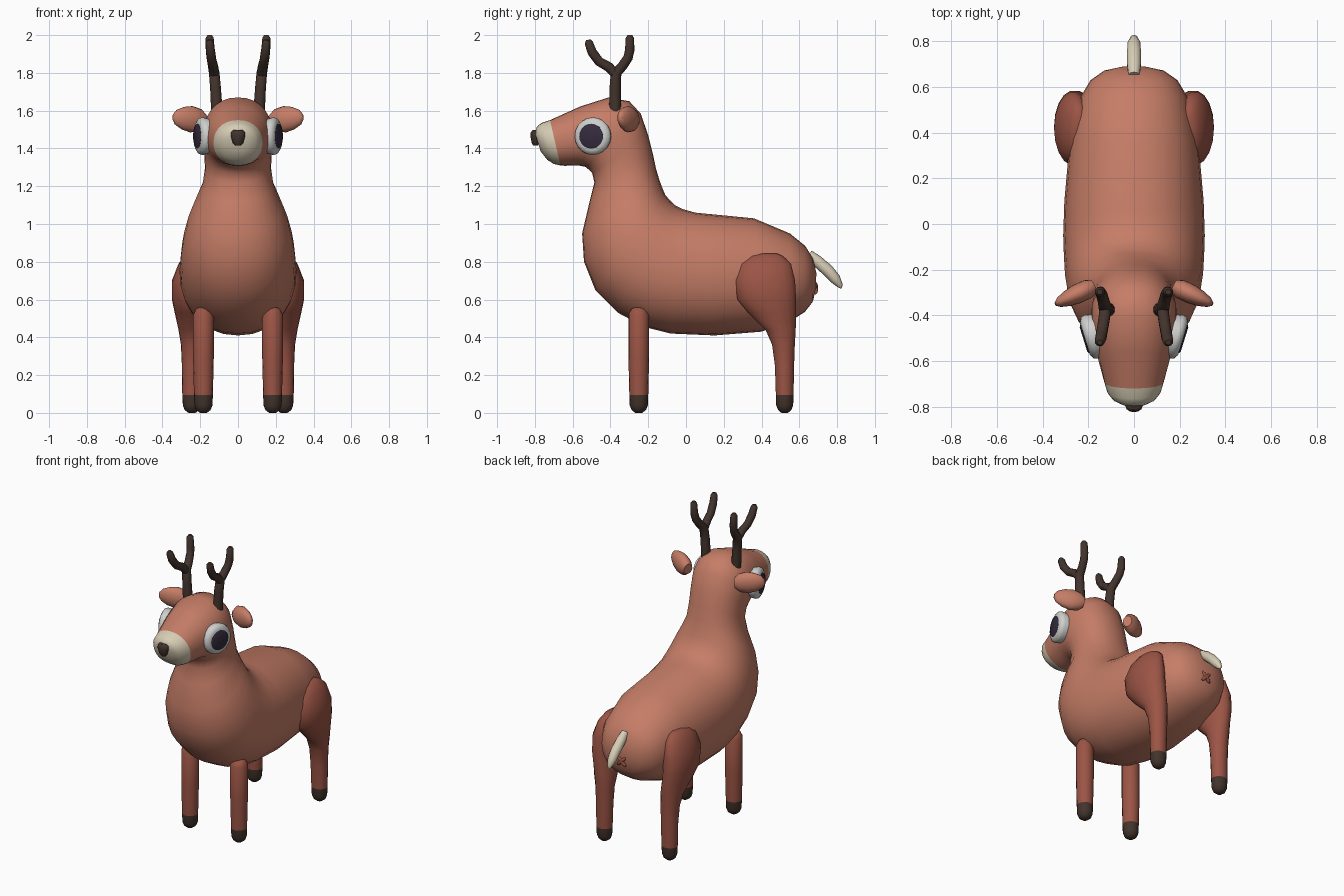
import bpy, bmesh, math
from mathutils import Vector, Matrix

if "Cube" in bpy.data.objects:
    bpy.data.objects.remove(bpy.data.objects["Cube"])


def material(name, r, g, b):
    m = bpy.data.materials.new(name)
    m.diffuse_color = (r, g, b, 1)
    m.use_nodes = True
    m.node_tree.nodes["Principled BSDF"].inputs["Base Color"].default_value = m.diffuse_color
    return m


TAN = material("tan coat", 0.56, 0.205, 0.135)
RUST = material("rust legs", 0.33, 0.09, 0.06)
CREAM = material("cream fur", 0.68, 0.61, 0.46)
BROWN = material("dark brown", 0.056, 0.034, 0.026)
WHITE = material("eye white", 0.62, 0.63, 0.61)
DARK = material("eye dark", 0.035, 0.024, 0.047)


def finish(name, bm, mats, rule=None, mirror=False):
    bmesh.ops.recalc_face_normals(bm, faces=bm.faces)
    for f in bm.faces:
        f.smooth = True
        if rule:
            f.material_index = rule(f)
    me = bpy.data.meshes.new(name)
    bm.to_mesh(me)
    bm.free()
    for m in mats:
        me.materials.append(m)
    ob = bpy.data.objects.new(name, me)
    bpy.context.collection.objects.link(ob)
    if mirror:
        ob.modifiers.new("Mirror", 'MIRROR').use_mirror_merge = False
    bpy.ops.object.select_all(action='DESELECT')
    ob.select_set(True)
    bpy.context.view_layer.objects.active = ob
    bpy.ops.object.shade_smooth_by_angle(angle=math.radians(50))
    return ob


def loft(name, rings, mats, sides=16, power=2.0, front_index=None, rule=None, mirror=False):
    """Skin rings given as (centre, half axis u, half axis v)."""
    bm = bmesh.new()
    loops = []
    sup = lambda t: math.copysign(abs(t) ** (2 / power), t)
    for c, u, v in rings:
        loop = []
        for i in range(sides):
            a = 2 * math.pi * i / sides
            loop.append(bm.verts.new(Vector(c) + Vector(u) * sup(math.cos(a)) + Vector(v) * sup(math.sin(a))))
        loops.append(loop)
    for k, (p, q) in enumerate(zip(loops, loops[1:])):
        for i in range(sides):
            j = (i + 1) % sides
            f = bm.faces.new((p[i], p[j], q[j], q[i]))
            f.material_index = int(front_index is not None and k >= front_index)
    bm.faces.new(loops[0])
    end = bm.faces.new(loops[-1])
    end.material_index = int(front_index is not None)
    return finish(name, bm, mats, rule, mirror)


def tube(name, pts, radii, mats, sides=10, mirror=False):
    pts = [Vector(p) for p in pts]
    rings = []
    for i, p in enumerate(pts):
        d = (pts[min(i + 1, len(pts) - 1)] - pts[max(i - 1, 0)]).normalized()
        u = d.cross(Vector((1, 0, 0))).normalized()
        rings.append((p, u * radii[i], d.cross(u) * radii[i]))
    return loft(name, rings, mats, sides, mirror=mirror)


def ellipsoid(name, centre, scale, rot, mats, mirror=False):
    bm = bmesh.new()
    bmesh.ops.create_uvsphere(bm, u_segments=16, v_segments=10, radius=1)
    mat = Matrix.Translation(centre) @ rot @ Matrix.Diagonal((*scale, 1))
    bmesh.ops.transform(bm, matrix=mat, verts=bm.verts)
    return finish(name, bm, mats, mirror=mirror)


# Body, neck and head: (underside y, z, upper side y, z, half width)
profile = [
    (.688, .66, .69, .74, .05), (.672, .59, .672, .82, .13), (.63, .535, .63, .885, .19),
    (.56, .49, .55, .95, .235), (.40, .43, .36, 1.03, .28), (.15, .41, .05, 1.06, .305),
    (-.08, .42, -.02, 1.08, .31), (-.22, .455, -.06, 1.10, .307), (-.36, .53, -.085, 1.125, .302),
    (-.48, .65, -.11, 1.155, .29), (-.54, .80, -.125, 1.19, .267), (-.55, .95, -.14, 1.23, .233),
    (-.51, 1.12, -.158, 1.29, .188), (-.485, 1.22, -.175, 1.37, .175), (-.497, 1.27, -.20, 1.47, .178),
    (-.53, 1.302, -.24, 1.585, .187), (-.57, 1.31, -.30, 1.65, .188), (-.60, 1.31, -.41, 1.67, .178),
    (-.64, 1.308, -.56, 1.622, .155), (-.665, 1.31, -.72, 1.55, .13), (-.70, 1.318, -.765, 1.535, .118),
    (-.735, 1.34, -.79, 1.515, .095), (-.77, 1.385, -.80, 1.485, .055),
]
rings = [((0, (a + c) / 2, (b + d) / 2), (w, 0, 0), (0, (c - a) / 2, (d - b) / 2))
         for a, b, c, d, w in profile]
loft("body_and_head", rings, [TAN, CREAM], sides=28, power=2.15, front_index=19)

# Front legs with hooves
hoof = lambda f: int(f.calc_center_median().z < .095)
front = [(.56, .02), (.55, .04), (.52, .055), (.3, .055), (.095, .05), (.04, .048), (.015, .038), (0, .018)]
loft("front_leg", [((.183, -.25, z), (r, 0, 0), (0, r, 0)) for z, r in front],
     [RUST, BROWN], rule=hoof, mirror=True)

# Hind legs: (z, y min, y max, x min, x max)
hind = [
    (.845, .40, .48, .22, .26), (.83, .33, .515, .20, .285), (.79, .28, .558, .19, .315),
    (.70, .256, .58, .18, .35), (.60, .27, .585, .18, .35), (.53, .325, .585, .18, .335),
    (.44, .42, .582, .18, .315), (.36, .455, .577, .185, .302), (.25, .47, .573, .188, .297),
    (.095, .475, .57, .192, .295), (.04, .477, .568, .195, .292), (.015, .487, .558, .205, .282),
    (0, .505, .54, .225, .262),
]
loft("hind_leg", [(((e + d) / 2, (b + c) / 2, z), ((e - d) / 2, 0, 0), (0, (c - b) / 2, 0))
                  for z, b, c, d, e in hind], [RUST, BROWN], sides=18, rule=hoof, mirror=True)

# Antlers: stem and rear prong, then front prong
tube("antler_stem", [(.112, -.375, 1.60), (.119, -.375, 1.72), (.126, -.37, 1.80), (.134, -.335, 1.838),
                     (.142, -.307, 1.88), (.147, -.298, 1.92), (.15, -.297, 1.985), (.15, -.297, 2.0)],
     [.032, .03, .029, .026, .025, .025, .022, .012], [BROWN], mirror=True)
tube("antler_front_prong", [(.125, -.37, 1.79), (.13, -.41, 1.832), (.138, -.46, 1.86), (.145, -.497, 1.91),
                            (.15, -.515, 1.96), (.15, -.518, 1.975)],
     [.026, .026, .025, .025, .022, .012], [BROWN], mirror=True)

# Ears, tapering outwards
ear = [(0, .03, .035), (.03, .042, .06), (.08, .043, .07), (.13, .035, .06), (.17, .022, .04), (.188, .008, .015)]
out = Vector((.90, -.42, .12)).normalized()
side = Vector((.42, .90, 0)).normalized()
up = out.cross(side).normalized()
loft("ear", [(Vector((.175, -.272, 1.545)) + out * t, side * a, up * b) for t, a, b in ear],
     [TAN], mirror=True)

# Eyes: discs facing outwards and slightly forwards
n = Vector((math.cos(.3), -math.sin(.3), 0))
t = Vector((math.sin(.3), math.cos(.3), 0))


def disc(name, steps, mat):
    loft(name, [(Vector((.192, -.495, 1.465)) + n * o, t * r, (0, 0, r)) for o, r in steps],
         [mat], sides=20, mirror=True)


disc("eye_white", [(-.05, .09), (-.005, .1), (.012, .095), (.024, .075)], WHITE)
disc("pupil", [(.01, .066), (.025, .066), (.031, .055)], DARK)

# Nose: a rounded wedge, wide at the top
nose = [(1.415, .015, .012), (1.43, .028, .02), (1.465, .038, .027), (1.485, .038, .025), (1.497, .026, .015)]
loft("nose", [((0, -.797, z), (a, 0, 0), (0, b, 0)) for z, a, b in nose], [BROWN], sides=12)

# Tail
tube("tail", [(0, .65, .84), (0, .69, .807), (0, .75, .755), (0, .79, .71), (0, .815, .675), (0, .823, .66)],
     [.024, .031, .032, .029, .016, .004], [CREAM], sides=10)

# Small cross under the tail
for i, ang in enumerate((45, -45)):
    ellipsoid("rump_cross_%d" % (i + 1), (0, .686, .66), (.045, .014, .013),
              Matrix.Rotation(math.radians(ang), 4, 'Y'), [RUST])
